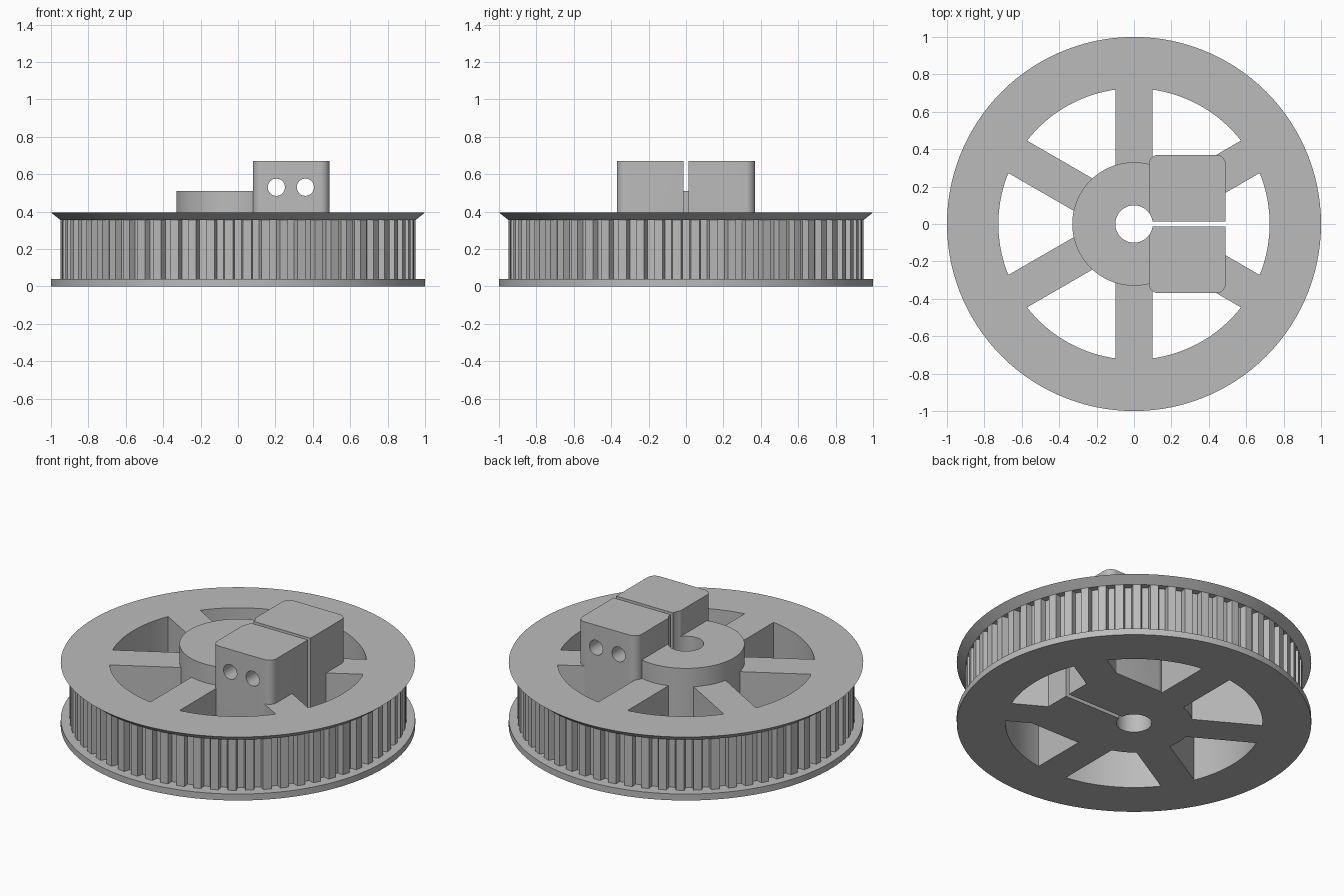
import bpy, bmesh, math
from math import sin, cos, radians, pi, tau

if "Cube" in bpy.data.objects:
    bpy.data.objects.remove(bpy.data.objects["Cube"])

metal = bpy.data.materials.new("plain grey")
metal.diffuse_color = (0.50, 0.50, 0.50, 1)
metal.use_nodes = True
metal.node_tree.nodes["Principled BSDF"].inputs["Base Color"].default_value = metal.diffuse_color


def prism(name, outline, z0, z1, top_scale=1.0):
    """Solid made by raising a counter-clockwise outline from z0 to z1."""
    bm = bmesh.new()
    low = [bm.verts.new((x, y, z0)) for x, y in outline]
    high = [bm.verts.new((x * top_scale, y * top_scale, z1)) for x, y in outline]
    bm.faces.new(low[::-1])
    bm.faces.new(high)
    n = len(outline)
    for i in range(n):
        j = (i + 1) % n
        bm.faces.new((low[i], low[j], high[j], high[i]))
    mesh = bpy.data.meshes.new(name)
    bm.to_mesh(mesh)
    bm.free()
    obj = bpy.data.objects.new(name, mesh)
    bpy.context.collection.objects.link(obj)
    mesh.materials.append(metal)
    return obj


def circle(r, n=120):
    return [(r * cos(tau * i / n), r * sin(tau * i / n)) for i in range(n)]


def rectangle(x0, x1, y0, y1):
    return [(x0, y0), (x1, y0), (x1, y1), (x0, y1)]


def rounded_rectangle(x0, x1, y0, y1, r, n=8):
    corners = [(x1 - r, y1 - r), (x0 + r, y1 - r), (x0 + r, y0 + r), (x1 - r, y0 + r)]
    return [(cx + r * cos(pi / 2 * (k + i / n)), cy + r * sin(pi / 2 * (k + i / n)))
            for k, (cx, cy) in enumerate(corners) for i in range(n + 1)]


def combine(target, other, operation):
    """Apply a boolean and discard the second solid."""
    mod = target.modifiers.new("combine", 'BOOLEAN')
    mod.operation, mod.solver, mod.object = operation, 'EXACT', other
    bpy.context.view_layer.objects.active = target
    bpy.ops.object.modifier_apply(modifier=mod.name)
    bpy.data.objects.remove(other)


# Toothed drum: trapezoid grooves around the rim
TEETH, R_TIP, R_ROOT = 60, 0.95, 0.912
outline = []
for i in range(TEETH):
    a = tau * i / TEETH
    for r, half in ((R_TIP, -0.028), (R_ROOT, -0.0195), (R_ROOT, 0.0195), (R_TIP, 0.028)):
        outline.append((r * cos(a + half), r * sin(a + half)))
pulley = prism("pulley", outline, 0.02, 0.375)

# Flat lower flange and bevelled upper flange
combine(pulley, prism("lower_flange", circle(1.0), 0, 0.04), 'UNION')
combine(pulley, prism("upper_flange", circle(0.95), 0.355, 0.395, 1 / 0.95), 'UNION')

# Six windows, leaving parallel-sided spokes between them
R_WINDOW, HALF_SPOKE = 0.725, 0.1
for k in range(6):
    mid = radians(60 * k)
    span = radians(30) - math.asin(HALF_SPOKE / R_WINDOW)
    apex = HALF_SPOKE / sin(radians(30))
    window = [(apex * cos(mid), apex * sin(mid))]
    for i in range(25):
        a = mid - span + 2 * span * i / 24
        window.append((R_WINDOW * cos(a), R_WINDOW * sin(a)))
    combine(pulley, prism("window_cutter", window, -0.1, 0.6), 'DIFFERENCE')

# Round hub and the taller clamp block beside it
combine(pulley, prism("hub", circle(0.33, 96), 0, 0.51), 'UNION')
combine(pulley, prism("clamp_block", rounded_rectangle(0.08, 0.49, -0.37, 0.37, 0.05),
                      0, 0.67), 'UNION')

# Shaft bore and clamp slot
combine(pulley, prism("bore_cutter", circle(0.1, 48), -0.1, 0.9), 'DIFFERENCE')
combine(pulley, prism("slot_cutter", rectangle(0.05, 0.6, -0.013, 0.013), -0.1, 0.9),
        'DIFFERENCE')

# Two cross holes for the clamp screws
for x in (0.205, 0.36):
    hole = prism("screw_hole_cutter", circle(0.046, 32), -0.6, 0.6)
    hole.rotation_euler.x = pi / 2
    hole.location = (x, 0, 0.53)
    bpy.context.view_layer.update()
    combine(pulley, hole, 'DIFFERENCE')

# Smooth round walls, crisp edges
bpy.ops.object.select_all(action='DESELECT')
pulley.select_set(True)
bpy.context.view_layer.objects.active = pulley
bpy.ops.object.shade_smooth_by_angle(angle=radians(25))
